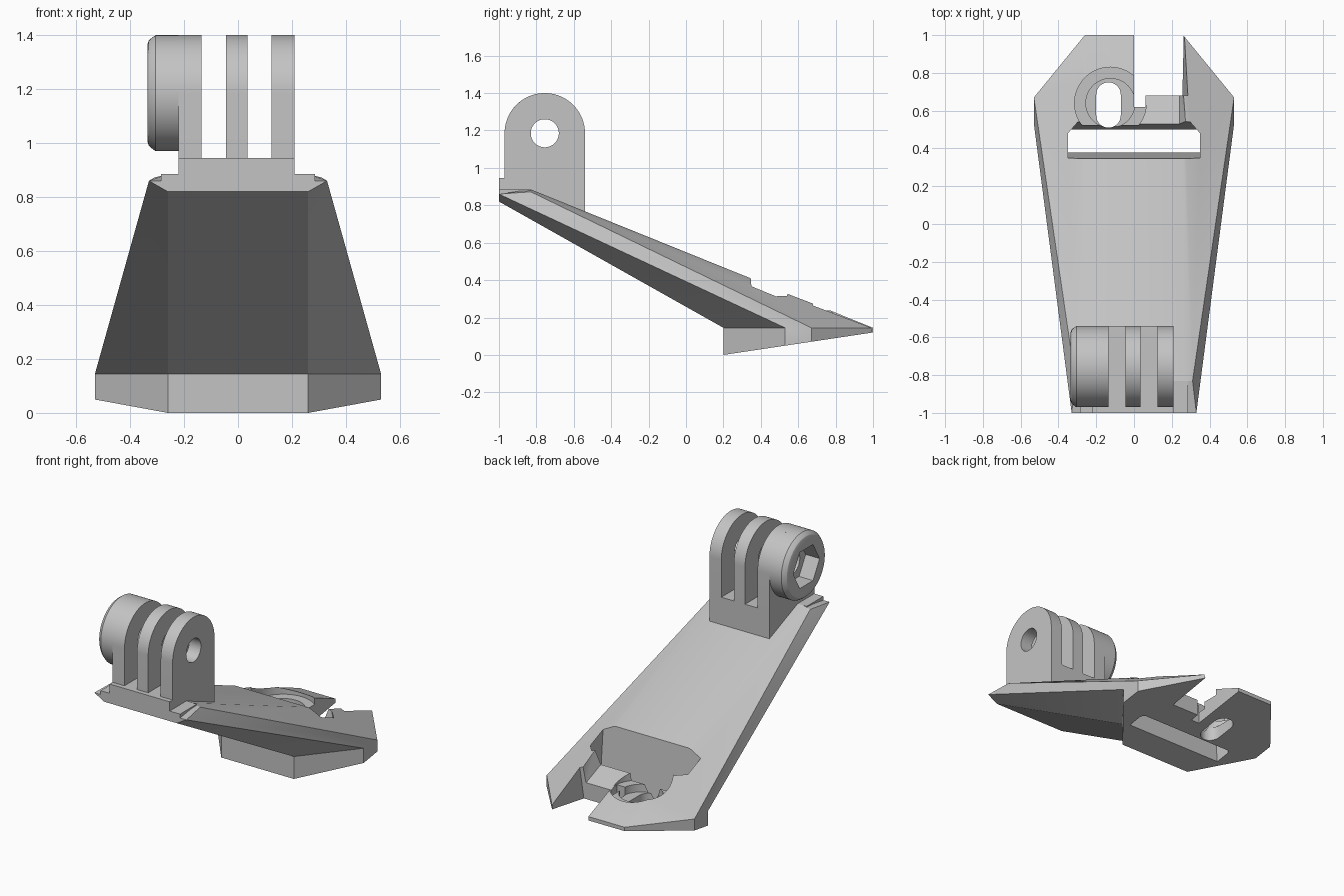
import bpy, bmesh, math
from itertools import product

old = bpy.data.objects.get("Cube")
if old:
    bpy.data.objects.remove(old)

grey = bpy.data.materials.new("light grey")
grey.use_nodes = True
COLOUR = (0.55, 0.55, 0.55, 1)
grey.diffuse_color = COLOUR
grey.node_tree.nodes["Principled BSDF"].inputs["Base Color"].default_value = COLOUR


def add_hull(bm, pts):
    part = bmesh.new()
    for p in pts:
        part.verts.new(p)
    bmesh.ops.convex_hull(part, input=part.verts[:])
    bmesh.ops.delete(part, geom=[v for v in part.verts if not v.link_faces], context='VERTS')
    bmesh.ops.dissolve_limit(part, angle_limit=0.002, verts=part.verts[:], edges=part.edges[:])
    tmp = bpy.data.meshes.new("part")
    part.to_mesh(tmp)
    part.free()
    bm.from_mesh(tmp)
    bpy.data.meshes.remove(tmp)


def finish(name, bm):
    bmesh.ops.recalc_face_normals(bm, faces=bm.faces[:])
    mesh = bpy.data.meshes.new(name)
    bm.to_mesh(mesh)
    bm.free()
    mesh.materials.append(grey)
    ob = bpy.data.objects.new(name, mesh)
    bpy.context.collection.objects.link(ob)
    return ob


def solid(name, pts):
    bm = bmesh.new()
    add_hull(bm, pts)
    return finish(name, bm)


def box(x, y, z):
    return list(product(x, y, z))


def ring(r, n, place, start=0.0, sweep=math.tau):
    """Points on an arc, put into space by the place function."""
    return [place(r * math.cos(start + sweep * i / n), r * math.sin(start + sweep * i / n))
            for i in range(n + 1)]


def boolean(target, tool, operation='DIFFERENCE'):
    tool.hide_render = True
    mod = target.modifiers.new("cut", 'BOOLEAN')
    mod.object, mod.operation, mod.solver = tool, operation, 'EXACT'
    bpy.context.view_layer.objects.active = target
    bpy.ops.object.modifier_apply(modifier=mod.name)
    bpy.data.objects.remove(tool)


def mirrored(pts):
    return [(s * x, y, z) for x, y, z in pts for s in (1, -1)]


# Wedge plate: foot prism below and tapering arm above, sharing one outline
RIM = 0.145
outline = [(0.26, 0.2), (0.53, 0.53), (0.53, 0.67), (0.26, 1.0)]
rim = [(x, y, RIM) for x, y in outline]
sole = [(x, y, 0.15 * (y - 0.2)) for x, y in outline]
tip = [(0.26, -1, 0.82), (0.33, -1, 0.86), (0.31, -0.83, 0.872), (0.26, -0.83, 0.885)]
bm = bmesh.new()
add_hull(bm, mirrored(rim + sole))
add_hull(bm, mirrored(rim + tip))
inner = [f for f in bm.faces if all(abs(v.co.z - RIM) < 1e-4 for v in f.verts)]
bmesh.ops.delete(bm, geom=inner, context='FACES_ONLY')
bmesh.ops.remove_doubles(bm, verts=bm.verts[:], dist=1e-4)
plate = finish("wedge_plate", bm)

# Strap slot across the plate, wider at the top
boolean(plate, solid("slot_cutter",
        box((-0.35, 0.35), (0.39, 0.48), (-0.1, 0.05))
        + box((-0.35, 0.35), (0.345, 0.48), (0.42,))
        + box((-0.28, 0.28), (0.48, 0.56), (0.45,))))

# Open notch in the rear edge with one leaning wall, and the shallow ramp before it
boolean(plate, solid("notch_cutter",
        box((0, 0.23), (0.68, 1.1), (-0.1, 0.1)) + box((0, 0.3), (0.68, 1.1), (0.36,))))
boolean(plate, solid("notch_step_cutter", box((0, 0.06), (0.62, 0.7), (-0.1, 0.5))))
ramp = [(0.45, 0.27), (0.56, 0.24), (0.7, 0.17)]
boolean(plate, solid("ramp_cutter",
        [(x, y, z) for y, z in ramp for x in (0, 0.24)]
        + box((0, 0.3), (0.45, 0.7), (0.45,))))

# Stepped round recess with an oblong through hole
CX, CY = -0.125, 0.64
for r, floor in ((0.19, 0.19), (0.13, 0.14)):
    boolean(plate, solid("recess_cutter", [
        p for z in (floor, 0.6)
        for p in ring(r, 48, lambda a, b: (CX + a, CY + b, z))]))
boolean(plate, solid("oblong_cutter", [
    p for z in (-0.1, 0.6) for shift in (-0.055, 0.055)
    for p in ring(0.065, 32, lambda a, b: (CX - 0.01 + a, CY - 0.01 + shift + b, z))]))

# Flat rail at the front tip
solid("front_rail", box((-0.285, 0.285), (-1, -0.83), (0.855, 0.885)))

# Mount: base block with three rounded prongs
MY, MZ, MR = -0.755, 1.185, 0.215
solid("mount_base", box((-0.22, 0.21), (-1, -0.54), (0.82, 0.945))
      + box((-0.22, 0.21), (-0.54,), (0.76,)))


def disc(x, r, n=64):
    return ring(r, n, lambda a, b: (x, MY + a, MZ + b))


def bore(target):
    boolean(target, solid("bore_cutter", disc(-0.6, 0.075) + disc(0.6, 0.075)))


for name, x0, x1 in (("right_prong", -0.22, -0.135), ("middle_prong", -0.045, 0.035),
                     ("left_prong", 0.125, 0.21)):
    pts = box((x0, x1), (MY - MR, MY + MR), (0.93,))
    for x in (x0, x1):
        pts += ring(MR, 40, lambda a, b: (x, MY + a, MZ + b), 0, math.pi)
    bore(solid(name, pts))

# Nut housing with rounded rim and hexagonal pocket
nut = solid("nut_housing", disc(-0.22, MR) + disc(-0.305, MR) + disc(-0.306, 0.207)
            + disc(-0.322, 0.203) + disc(-0.331, 0.194) + disc(-0.335, 0.182))
boolean(nut, solid("hex_cutter", disc(-0.6, 0.135, 6) + disc(-0.235, 0.135, 6)))
bore(nut)

# Smooth the curved walls and keep the edges crisp
for ob in bpy.context.collection.objects:
    if ob.type == 'MESH' and grey.name in ob.data.materials:
        bpy.ops.object.select_all(action='DESELECT')
        ob.select_set(True)
        bpy.context.view_layer.objects.active = ob
        bpy.ops.object.shade_smooth_by_angle(angle=math.radians(20))
